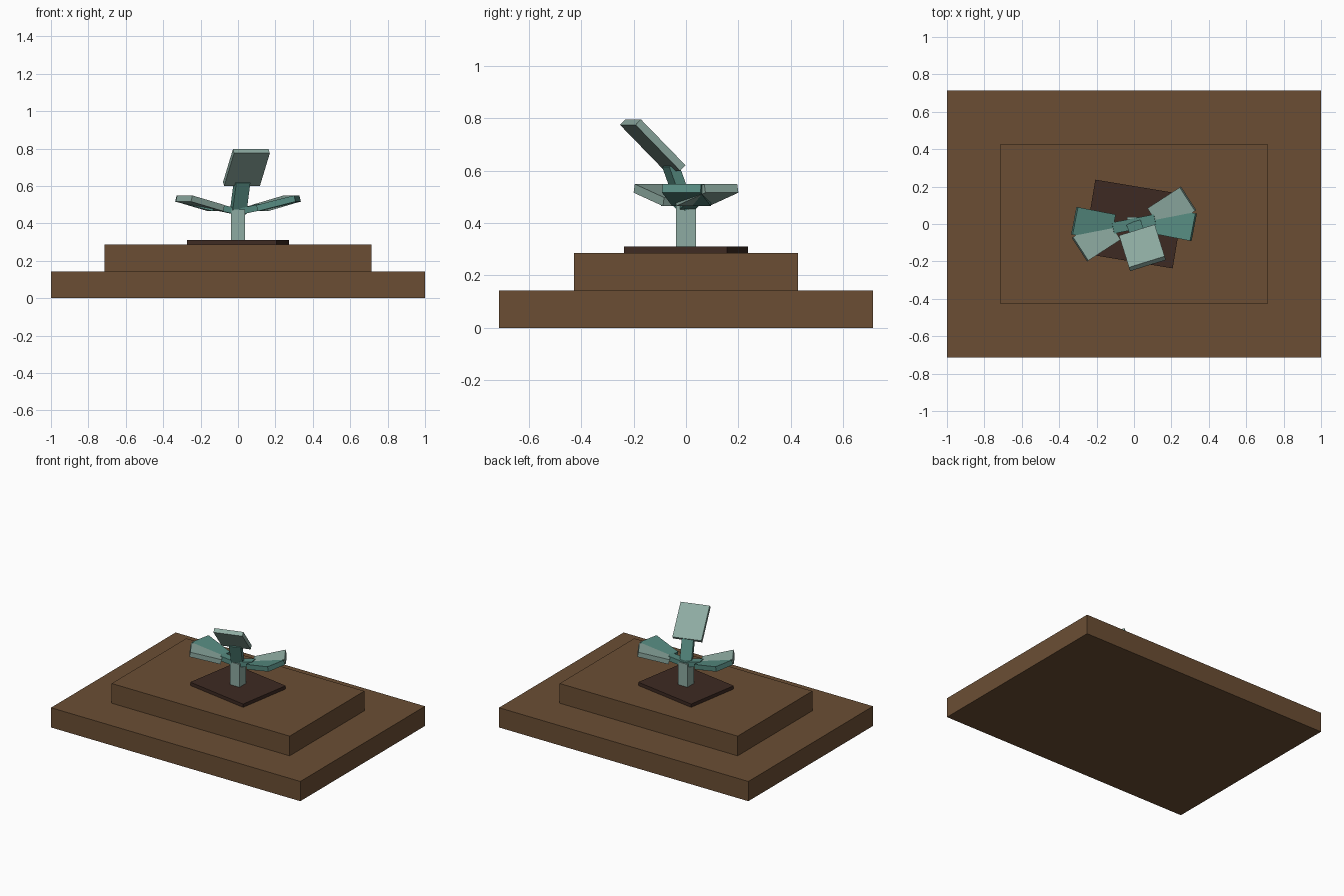
import bpy
from math import radians, cos, sin
from mathutils import Matrix, Vector

default = bpy.data.objects.get("Cube")
if default:
    bpy.data.objects.remove(default, do_unlink=True)


def material(name, rgb):
    mat = bpy.data.materials.new(name)
    mat.use_nodes = True
    mat.diffuse_color = (*rgb, 1)
    mat.node_tree.nodes["Principled BSDF"].inputs["Base Color"].default_value = (*rgb, 1)
    return mat


soil = material("soil brown", (0.147, 0.076, 0.034))
dark_soil = material("dark soil", (0.048, 0.023, 0.016))
pale_green = material("pale green", (0.27, 0.41, 0.36))
teal = material("teal green", (0.093, 0.254, 0.216))


def box(name, size, centre, mat, yaw=0, rise=0):
    """Box whose local x axis is turned by yaw and tilted up by rise (degrees)."""
    bpy.ops.mesh.primitive_cube_add(size=1)
    obj = bpy.context.object
    obj.name = obj.data.name = name
    turn = Matrix.Rotation(radians(yaw), 4, "Z") @ Matrix.Rotation(radians(-rise), 4, "Y")
    obj.data.transform(Matrix.Translation(centre) @ turn @ Matrix.Diagonal((*size, 1)))
    obj.data.materials.append(mat)
    return obj


def bar(name, start, end, width, thickness, mat):
    """Flat bar running between two points."""
    a, b = Vector(start), Vector(end)
    d = b - a
    yaw = Vector((1, 0)).angle_signed(d.xy) * -1
    rise = d.xy.length
    rise = Vector((1, 0)).angle_signed(Vector((rise, d.z))) * -1
    deg = 1 / radians(1)
    return box(name, (d.length, width, thickness), (a + b) / 2, mat, yaw * deg, rise * deg)


# Stepped soil bed with a dark planting patch
box("bed_base", (2, 1.428, 0.143), (0, 0, 0.0715), soil)
box("bed_step", (1.428, 0.856, 0.143), (0, 0, 0.2145), soil)
box("planting_patch", (0.486, 0.4, 0.024), (0, 0, 0.298), dark_soil, yaw=-9.5)

# Sprout stem
box("stem", (0.075, 0.075, 0.168), (0, 0, 0.391), pale_green)

# Two opposite leaves, each a stalk with a pair of fanned blades
for side, base in (("left", 11), ("right", 191)):
    axis = Vector((cos(radians(base)), sin(radians(base)), 0))
    fork = axis * 0.117
    bar(side + "_leaf_stalk", (0, 0, 0.462), fork + Vector((0, 0, 0.487)), 0.06, 0.034, teal)
    for part, fan, mat in (("teal", -22, teal), ("pale", 22, pale_green)):
        yaw = base + fan
        out = Vector((cos(radians(yaw)), sin(radians(yaw)), 0))
        centre = fork + out * 0.104 + Vector((0, 0, 0.507))
        box(f"{side}_leaf_{part}_blade", (0.212, 0.15, 0.034), centre, mat, yaw, 14)

# Upright front leaf
bar("front_leaf_stalk", (0, 0.0, 0.455), (0.022, -0.06, 0.622), 0.08, 0.04, teal)
box("front_leaf_blade", (0.25, 0.2, 0.03), (0.045, -0.127, 0.698), pale_green, -72.7, 44.5)
